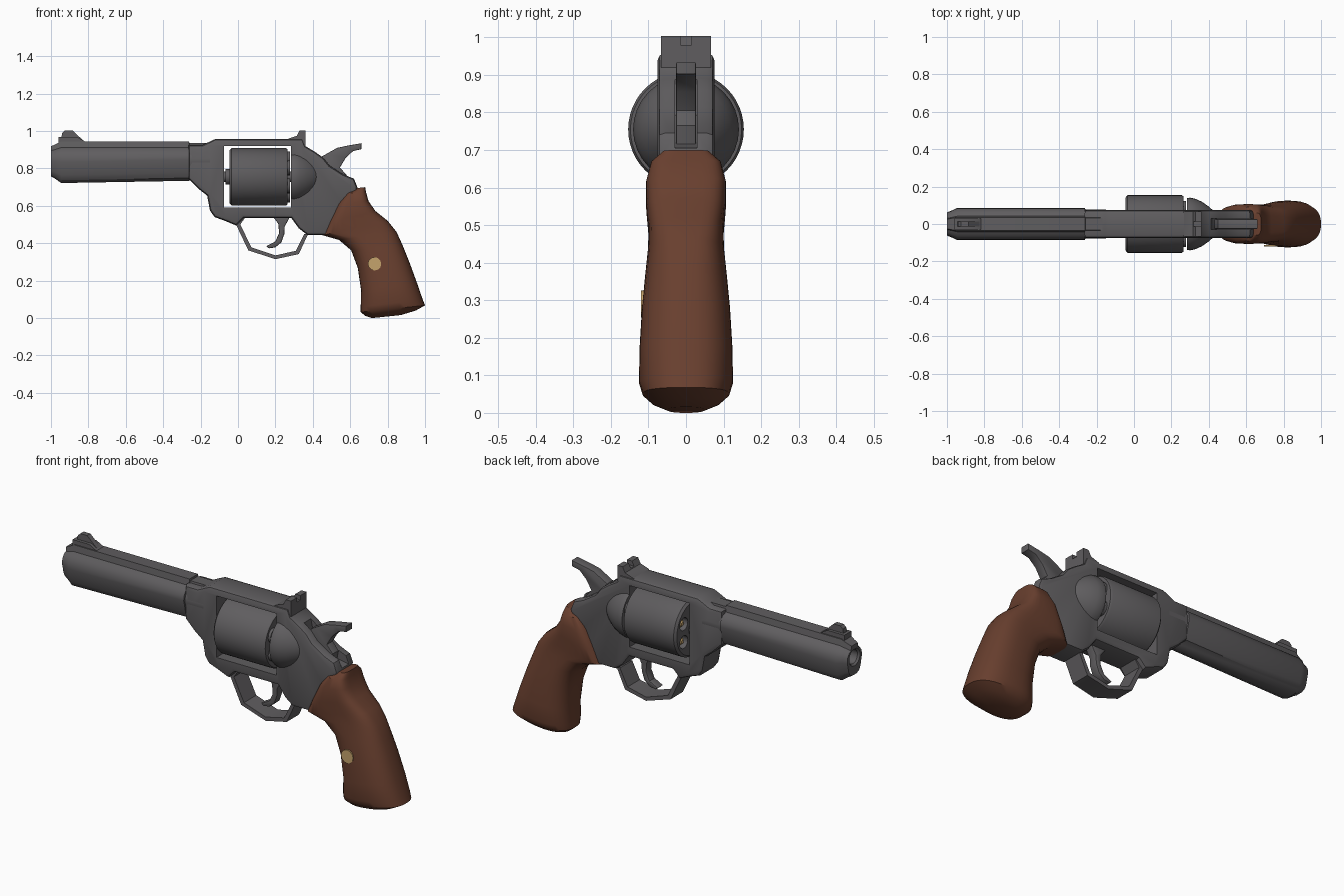
import bpy, bmesh, math
from math import sin, cos, pi, radians


def material(name, rgb):
    m = bpy.data.materials.new(name)
    m.diffuse_color = (*rgb, 1)
    return m


STEEL = material("gunmetal", (0.115, 0.11, 0.115))
WOOD = material("brown wood", (0.14, 0.05, 0.028))
BRASS = material("brass", (0.56, 0.37, 0.15))


def finish(name, bm, mat):
    bmesh.ops.recalc_face_normals(bm, faces=bm.faces)
    me = bpy.data.meshes.new(name)
    bm.to_mesh(me)
    bm.free()
    me.materials.append(mat)
    ob = bpy.data.objects.new(name, me)
    bpy.context.collection.objects.link(ob)
    return ob


def loft(name, rings, mat):
    """Skin a list of equal-length closed rings and cap both ends."""
    bm = bmesh.new()
    vs = [[bm.verts.new(p) for p in r] for r in rings]
    n = len(vs[0])
    for a, b in zip(vs, vs[1:]):
        for i in range(n):
            j = (i + 1) % n
            bm.faces.new((a[i], a[j], b[j], b[i]))
    bm.faces.new(vs[0])
    bm.faces.new(vs[-1])
    return finish(name, bm, mat)


def lathe(name, prof, mat, cy=0, cz=0.755, n=32):
    """Turn (x, radius) pairs about an axis along x."""
    return loft(name, [[(x, cy + r * cos(2 * pi * i / n), cz + r * sin(2 * pi * i / n))
                        for i in range(n)] for x, r in prof], mat)


def plate(name, pts, half, mat, bevel=0):
    """Side profile in x, z thickened to both sides of y = 0."""
    bm = bmesh.new()
    a = [bm.verts.new((x, -half, z)) for x, z in pts]
    b = [bm.verts.new((x, half, z)) for x, z in pts]
    bm.faces.new(a)
    bm.faces.new(b[::-1])
    for i in range(len(pts)):
        j = (i + 1) % len(pts)
        bm.faces.new((a[i], b[i], b[j], a[j]))
    bmesh.ops.recalc_face_normals(bm, faces=bm.faces)
    if bevel:
        edges = [e for e in bm.edges if abs(e.verts[0].co.y - e.verts[1].co.y) < 1e-6]
        bmesh.ops.bevel(bm, geom=edges, offset=bevel, segments=2, profile=0.5,
                        affect='EDGES', clamp_overlap=True)
    return finish(name, bm, mat)


def cut(ob, cutter):
    mod = ob.modifiers.new("cut", 'BOOLEAN')
    mod.operation = 'DIFFERENCE'
    mod.solver = 'EXACT'
    mod.object = cutter
    bpy.context.view_layer.objects.active = ob
    bpy.ops.object.modifier_apply(modifier=mod.name)
    bpy.data.objects.remove(cutter)


def box(x0, x1, z0, z1):
    return [(x0, z0), (x1, z0), (x1, z1), (x0, z1)]


# Barrel with top rib, full underlug and bore
half = [(0.036, 0.945), (0.042, 0.912), (0.064, 0.9), (0.083, 0.872), (0.086, 0.835),
        (0.076, 0.795), (0.07, 0.765), (0.056, 0.737), (0.026, 0.722)]
sec = half + [(-y, z) for y, z in half[::-1]]
MZ = 0.85


def barrel_ring(x, s, drop=0.0):
    return [(x, y * s, MZ + (z - MZ) * s + (drop if z < MZ else 0)) for y, z in sec]


def bore_ring(x, r):
    return [(x, r * y / math.hypot(y, z - MZ), MZ + r * (z - MZ) / math.hypot(y, z - MZ))
            for y, z in sec]


loft("barrel", [bore_ring(-0.86, 0.038), bore_ring(-0.99, 0.038), bore_ring(-1.0, 0.046),
                barrel_ring(-1.0, 0.72), barrel_ring(-0.978, 0.82), barrel_ring(-0.945, 1),
                barrel_ring(-0.262, 1, 0.012), barrel_ring(-0.26, 0.9), barrel_ring(-0.15, 0.9)], STEEL)

# Front sight on its base
plate("front_sight_base", [(-0.96, 0.94), (-0.96, 0.968), (-0.86, 0.968), (-0.81, 0.94)], 0.03, STEEL)
plate("front_sight_blade", [(-0.945, 0.96), (-0.94, 0.99), (-0.925, 1.003), (-0.885, 1.003),
                            (-0.855, 0.975), (-0.82, 0.943)], 0.014, STEEL)

# Frame with cylinder window and hammer slot
frame = plate("frame", [
    (-0.265, 0.925), (-0.19, 0.925), (-0.155, 0.942), (-0.12, 0.958), (0.345, 0.958),
    (0.36, 0.92), (0.41, 0.89), (0.455, 0.858), (0.49, 0.815), (0.56, 0.77), (0.62, 0.745),
    (0.638, 0.7), (0.635, 0.67), (0.56, 0.62), (0.52, 0.54), (0.475, 0.445), (0.37, 0.445),
    (0.325, 0.48), (0.285, 0.535), (0.03, 0.535), (-0.01, 0.495), (-0.07, 0.52),
    (-0.125, 0.54), (-0.15, 0.575), (-0.165, 0.655), (-0.21, 0.69), (-0.265, 0.745)],
    0.076, STEEL, 0.02)
cut(frame, plate("window_cutter", box(-0.075, 0.283, 0.59, 0.92), 0.3, STEEL))
cut(frame, plate("slot_cutter", [(0.39, 1.0), (0.43, 0.8), (0.55, 0.72), (0.72, 0.69), (0.72, 1.0)],
                 0.029, STEEL))

# Recoil shield bulging out behind the cylinder
lathe("recoil_shield", [(0.283, 0.138), (0.3, 0.141), (0.33, 0.134), (0.365, 0.118),
                        (0.4, 0.093), (0.43, 0.066), (0.445, 0.04)], STEEL)

# Rear sight with notch
rear = plate("rear_sight", [(0.26, 0.95), (0.27, 0.96), (0.315, 0.975), (0.33, 1.004),
                            (0.36, 1.004), (0.36, 0.92), (0.3, 0.93)], 0.066, STEEL)
cut(rear, plate("notch_cutter", box(0.2, 0.4, 0.98, 1.1), 0.014, STEEL))

# Cylinder with six chambers, cartridges and axle
drum = lathe("cylinder", [(-0.045, 0.142), (-0.034, 0.154), (0.255, 0.154), (0.265, 0.148)], STEEL, n=48)
for k in range(6):
    a = pi / 6 + k * pi / 3
    y, z = 0.096 * cos(a), 0.755 + 0.096 * sin(a)
    cut(drum, lathe("chamber_cutter", [(-0.1, 0.034), (0.05, 0.034)], STEEL, y, z, 16))
    lathe(f"bullet_{k}", [(-0.038, 0.01), (-0.025, 0.022), (0.0, 0.029), (0.06, 0.029)], BRASS, y, z, 12)
    lathe(f"cartridge_rim_{k}", [(0.26, 0.04), (0.279, 0.04)], STEEL, y, z, 16)
lathe("axle", [(-0.09, 0.028), (0.29, 0.028)], STEEL, n=16)
lathe("axle_collar", [(-0.066, 0.042), (-0.04, 0.042)], STEEL, n=16)

# Hammer with thumb spur
plate("hammer", [(0.42, 0.79), (0.45, 0.865), (0.48, 0.882), (0.53, 0.91), (0.585, 0.922),
                 (0.66, 0.935), (0.66, 0.903), (0.615, 0.893), (0.575, 0.855), (0.545, 0.805),
                 (0.58, 0.765), (0.57, 0.71), (0.5, 0.7)], 0.026, STEEL, 0.004)

# Trigger guard and trigger
plate("trigger_guard", [(-0.015, 0.51), (0.055, 0.362), (0.2, 0.315), (0.325, 0.342), (0.375, 0.45),
                        (0.355, 0.45), (0.31, 0.36), (0.2, 0.335), (0.072, 0.378), (0.012, 0.5),
                        (0.04, 0.54), (0.0, 0.54)], 0.052, STEEL)
plate("trigger", [(0.185, 0.545), (0.215, 0.505), (0.22, 0.455), (0.2, 0.41), (0.152, 0.385),
                  (0.165, 0.373), (0.2, 0.378), (0.232, 0.405), (0.248, 0.45), (0.25, 0.49),
                  (0.28, 0.545)], 0.024, STEEL, 0.006)

# Wooden grip: front point, back point, half width, squareness
grip = [
    (0.628, 0.694, 0.68, 0.7, 0.06, 3), (0.58, 0.667, 0.685, 0.672, 0.092, 4),
    (0.535, 0.61, 0.698, 0.625, 0.106, 4), (0.487, 0.515, 0.735, 0.572, 0.106, 4),
    (0.452, 0.443, 0.8, 0.52, 0.1, 4), (0.54, 0.418, 0.848, 0.46, 0.101, 3),
    (0.605, 0.362, 0.882, 0.385, 0.108, 2.6), (0.64, 0.27, 0.918, 0.295, 0.117, 2.5),
    (0.658, 0.15, 0.958, 0.185, 0.124, 2.5), (0.656, 0.06, 0.988, 0.098, 0.125, 2.5),
    (0.656, 0.032, 1.0, 0.068, 0.116, 2.5), (0.68, 0.012, 0.95, 0.04, 0.09, 2.4),
    (0.715, 0.0, 0.87, 0.016, 0.05, 2.2)]
rings = []
for fx, fz, bx, bz, w, e in grip:
    ring = []
    for i in range(36):
        c, s = cos(2 * pi * i / 36), sin(2 * pi * i / 36)
        u = math.copysign(abs(c) ** (2 / e), c) / 2 + 0.5
        v = math.copysign(abs(s) ** (2 / e), s)
        ring.append((fx + (bx - fx) * u, w * v, fz + (bz - fz) * u))
    rings.append(ring)
loft("grip", rings, WOOD)

# Brass disc on the front side of the grip
loft("grip_disc", [[(0.73 + 0.036 * cos(i * pi / 6), y, 0.29 + 0.036 * sin(i * pi / 6))
                    for i in range(12)] for y in (-0.112, -0.1195)], BRASS)

# Smooth shading with sharp edges kept
bpy.ops.object.select_all(action='DESELECT')
for ob in bpy.context.scene.objects:
    ob.select_set(True)
    bpy.context.view_layer.objects.active = ob
bpy.ops.object.shade_smooth_by_angle(angle=radians(35))
